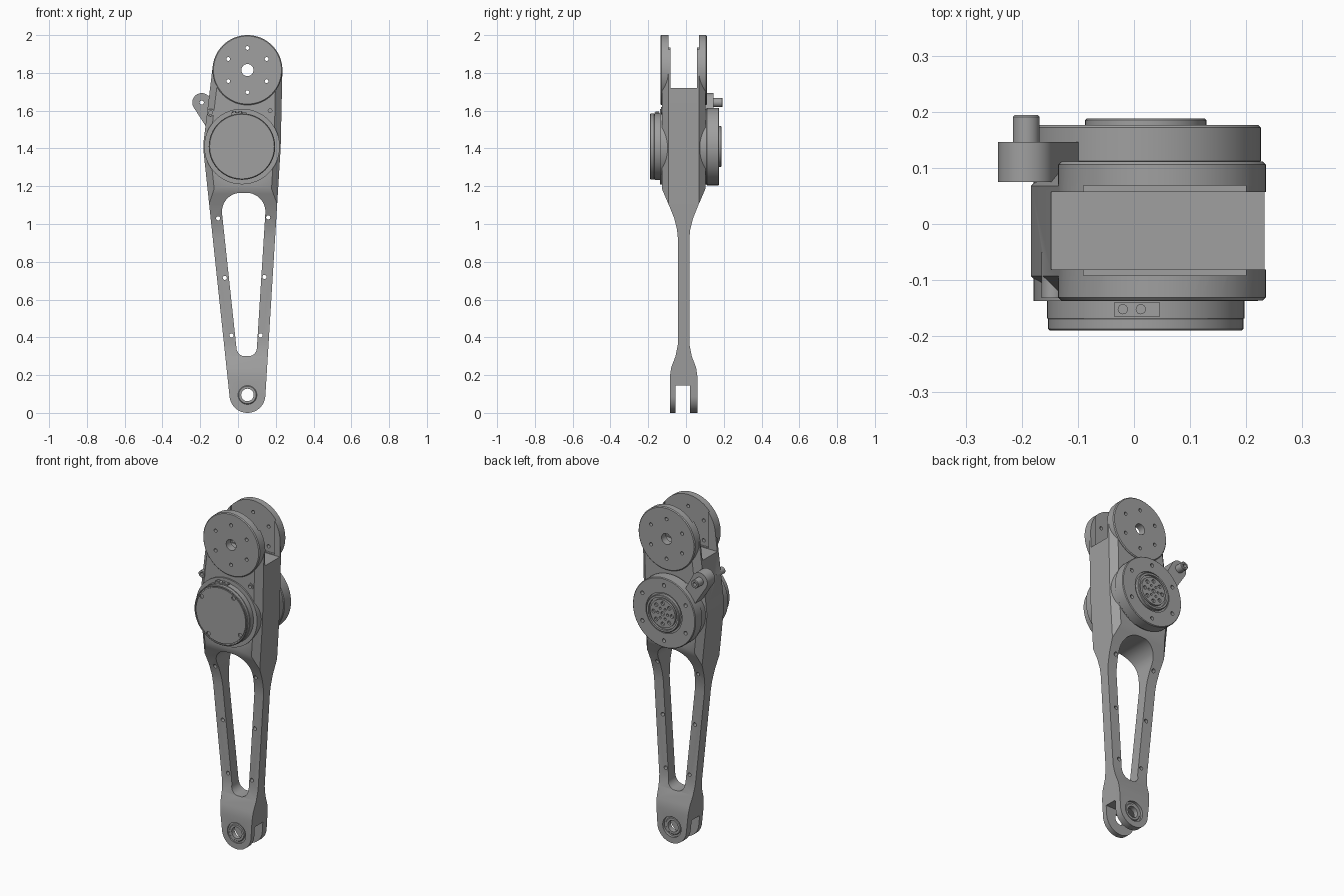
import bpy, bmesh, math
from mathutils import Vector, geometry

cube = bpy.data.objects.get("Cube")
if cube:
    bpy.data.objects.remove(cube, do_unlink=True)

metal = bpy.data.materials.new("satin grey metal")
metal.use_nodes = True
GREY = (0.35, 0.35, 0.35, 1)
metal.diffuse_color = GREY
metal.node_tree.nodes["Principled BSDF"].inputs["Base Color"].default_value = GREY

TOP, MID, FOOT = (0.05, 1.815), (0.021, 1.41), (0.05, 0.095)


def ring(x, z, r, n=64):
    return [(x + r * math.cos(2 * math.pi * i / n), z + r * math.sin(2 * math.pi * i / n)) for i in range(n)]


def hull(*circles):
    pts = [Vector(p) for c in circles for p in ring(*c)]
    return [pts[i] for i in geometry.convex_hull_2d(pts)]


def prism(name, pts, lo, hi, axis="y", bevel=0):
    """Extrude a profile along one axis, optionally chamfering both rims."""
    place = {"y": lambda a, b, t: (a, t, b), "x": lambda a, b, t: (t, a, b), "z": lambda a, b, t: (a, b, t)}[axis]
    bm = bmesh.new()
    ends = [[bm.verts.new(place(a, b, t)) for a, b in pts] for t in (lo, hi)]
    caps = [bm.faces.new(e) for e in ends]
    n = len(pts)
    for i in range(n):
        j = (i + 1) % n
        bm.faces.new((ends[0][i], ends[0][j], ends[1][j], ends[1][i]))
    bmesh.ops.recalc_face_normals(bm, faces=bm.faces)
    if bevel:
        rim = list({e for f in caps for e in f.edges})
        bmesh.ops.bevel(bm, geom=rim, offset=bevel, segments=1, affect="EDGES")
    mesh = bpy.data.meshes.new(name)
    bm.to_mesh(mesh)
    bm.free()
    mesh.materials.append(metal)
    obj = bpy.data.objects.new(name, mesh)
    bpy.context.collection.objects.link(obj)
    return obj


def disc(name, centre, r, lo, hi, n=64, bevel=0):
    return prism(name, ring(*centre, r, n), lo, hi, bevel=bevel)


def box(name, x, y, z):
    return prism(name, [(x[0], z[0]), (x[1], z[0]), (x[1], z[1]), (x[0], z[1])], *y)


def combine(obj, tools, op="DIFFERENCE"):
    for tool in tools:
        mod = obj.modifiers.new("bool", "BOOLEAN")
        mod.operation, mod.solver, mod.object = op, "EXACT", tool
    bpy.context.view_layer.update()
    graph = bpy.context.evaluated_depsgraph_get()
    mesh = bpy.data.meshes.new_from_object(obj.evaluated_get(graph))
    obj.modifiers.clear()
    obj.data = mesh
    for tool in tools:
        bpy.data.objects.remove(tool, do_unlink=True)


def bolt_circle(centre, radius, count, r, lo, hi, start=0):
    pts = ring(*centre, radius, count)
    c, s = math.cos(start), math.sin(start)
    turned = [(centre[0] + (x - centre[0]) * c - (z - centre[1]) * s,
               centre[1] + (x - centre[0]) * s + (z - centre[1]) * c) for x, z in pts]
    return [disc("cutter", p, r, lo, hi, 16) for p in turned]


def groove(centre, outer, inner, lo, hi):
    g = disc("cutter", centre, outer, lo, hi)
    combine(g, [disc("cutter", centre, inner, lo - 0.1, hi + 0.1)])
    return g


# Main leg: front outline intersected with the side profile
leg = prism("leg_body", hull((*TOP, 0.185), (*MID, 0.205), (*FOOT, 0.095)), -0.128, 0.103, bevel=0.035)
half = [(0, 0.073), (0.19, 0.073), (0.24, 0.066), (0.3, 0.043), (0.36, 0.031), (0.92, 0.03), (0.97, 0.035),
        (1.03, 0.05), (1.1, 0.078), (1.16, 0.104), (1.21, 0.125), (2.1, 0.125)]
YC = -0.0125
profile = [(YC - h, z) for z, h in half] + [(YC + h, z) for z, h in reversed(half)]
combine(leg, [prism("cutter", profile, -1, 1, "x")], "INTERSECT")

# Fork cheeks, motor housing and screw bosses join the leg
screws = [(-0.145, 1.59), (0.17, 1.6)]
combine(leg, [disc("tool", TOP, 0.185, -0.136, 0.111, bevel=0.005),
              disc("tool", MID, 0.2, -0.137, 0.112)]
        + [disc("tool", p, 0.02, -0.132, -0.05, 24) for p in screws], "UNION")

# Fork slots, inner cheek recess, window and bores
combine(leg, [box("cutter", (-1, 1), (-0.081, 0.057), (1.72, 2.2)),
              box("cutter", (-0.09, 0.2), (-0.092, 0.069), (1.725, 2.2)),
              box("cutter", (-1, 1), (-0.055, 0.02), (-0.1, 0.145)),
              prism("cutter", hull((0.015, 1.065, 0.1), (0.045, 1.065, 0.1), (0.037, 0.345, 0.045),
                                   (0.055, 0.345, 0.045)), -1, 1),
              disc("cutter", TOP, 0.032, -1, 1),
              disc("cutter", FOOT, 0.034, -1, 1)])
bolts = [(-0.105, 1.03), (0.16, 1.035), (-0.07, 0.715), (0.14, 0.72), (-0.035, 0.41), (0.12, 0.41)]
combine(leg, [disc("cutter", p, 0.011, -1, 1, 16) for p in bolts]
        + [disc("cutter", p, 0.01, -1, -0.11, 16) for p in screws]
        + bolt_circle(TOP, 0.117, 6, 0.01, -1, 1, math.pi / 6)
        + [disc("cutter", FOOT, 0.06, -1, -0.078), disc("cutter", FOOT, 0.06, 0.045, 1)])

# Bearings seated in the foot cheeks
for name, lo, hi in (("front_foot_bearing", -0.083, -0.057), ("back_foot_bearing", 0.022, 0.05)):
    bearing = disc(name, FOOT, 0.05, lo, hi, bevel=0.004)
    combine(bearing, [disc("cutter", FOOT, 0.033, -1, 1)])

# Front motor cap with rim groove and screw sockets
cap_base = disc("motor_cap_base", MID, 0.176, -0.168, -0.13)
cap = disc("motor_cap", MID, 0.174, -0.19, -0.166, bevel=0.003)
combine(cap, [groove(MID, 0.168, 0.162, -0.3, -0.184)]
        + bolt_circle(MID, 0.15, 4, 0.012, -0.3, -0.183, math.radians(57)))
connector = box("cable_connector", (-0.035, 0.045), (-0.166, -0.139), (1.54, 1.59))
for x in (-0.02, 0.012):
    prism("connector_screw", ring(x, -0.152, 0.009, 16), 1.58, 1.595, "z")
box("connector_socket", (0.03, 0.041), (-0.163, -0.142), (1.58, 1.592))

# Back output flange
flange = disc("output_flange", MID, 0.205, 0.108, 0.176, bevel=0.004)
combine(flange, bolt_circle(MID, 0.163, 6, 0.011, 0.15, 1, math.pi / 6)
        + [groove(MID, 0.118, 0.108, 0.168, 1)])
hub = disc("output_hub", MID, 0.108, 0.15, 0.188, bevel=0.003)
combine(hub, [groove(MID, 0.094, 0.082, 0.176, 1), disc("cutter", MID, 0.012, 0.17, 1, 24)]
        + bolt_circle(MID, 0.06, 8, 0.011, 0.172, 1)
        + bolt_circle(MID, 0.032, 6, 0.007, 0.172, 1))

# Side lug with its hollow pin
LUG = (-0.192, 1.643)
lug = prism("side_lug", hull((*LUG, 0.05), (-0.125, 1.53, 0.045)), 0.075, 0.146)
pin = disc("lug_pin", LUG, 0.024, 0.14, 0.194, 32, bevel=0.003)
for part in (lug, pin):
    combine(part, [disc("cutter", LUG, 0.011, -1, 1, 16)])

# Smooth shading with crisp edges
for obj in bpy.context.collection.objects:
    if obj.type == "MESH" and metal.name in obj.data.materials:
        obj.data.shade_smooth()
        obj.data.set_sharp_from_angle(angle=math.radians(25))
